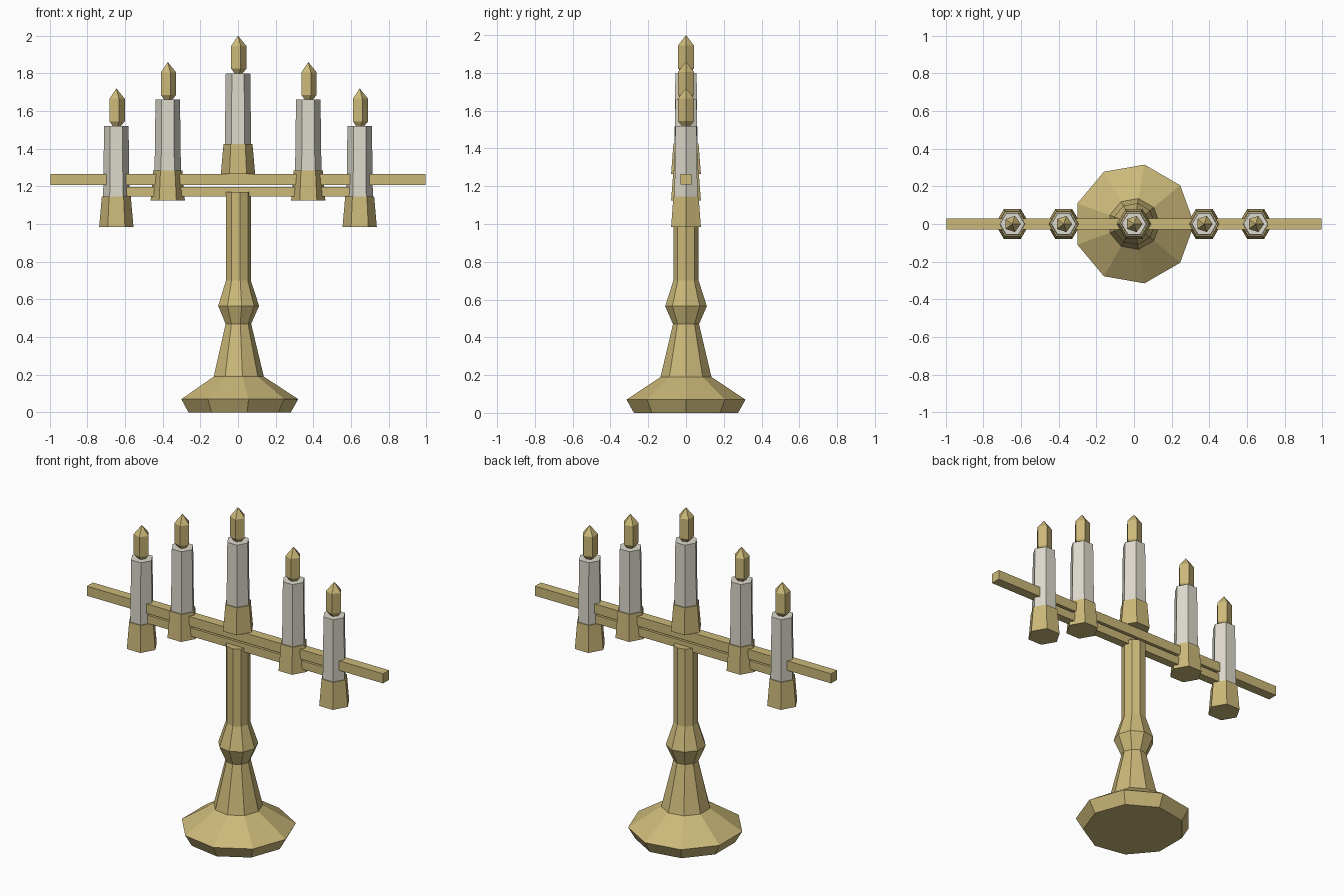
import bpy
import bmesh
from math import cos, sin, tau

if "Cube" in bpy.data.objects:
    bpy.data.objects.remove(bpy.data.objects["Cube"])


def make_material(name, color):
    mat = bpy.data.materials.new(name)
    mat.use_nodes = True
    mat.diffuse_color = color
    mat.node_tree.nodes["Principled BSDF"].inputs["Base Color"].default_value = color
    return mat


brass = make_material("brass", (0.60, 0.48, 0.19, 1))
wax = make_material("wax", (0.72, 0.69, 0.60, 1))


def finish(bm, name, mat, location):
    bmesh.ops.recalc_face_normals(bm, faces=bm.faces)
    mesh = bpy.data.meshes.new(name)
    bm.to_mesh(mesh)
    bm.free()
    mesh.materials.append(mat)
    obj = bpy.data.objects.new(name, mesh)
    obj.location = location
    bpy.context.collection.objects.link(obj)


def turned(name, profile, sides, mat, location=(0, 0, 0)):
    """Faceted lathe shape from (radius, height) pairs; radius 0 makes a tip."""
    bm = bmesh.new()
    rings = []
    for r, z in profile:
        count = sides if r > 0 else 1
        rings.append([bm.verts.new((r * cos(tau * i / sides), r * sin(tau * i / sides), z))
                      for i in range(count)])
    for low, high in zip(rings, rings[1:]):
        for i in range(sides):
            j = (i + 1) % sides
            top = [high[j], high[i]] if len(high) > 1 else [high[0]]
            bm.faces.new([low[i], low[j]] + top)
    for ring in (rings[0], rings[-1]):
        if len(ring) > 1:
            bm.faces.new(ring)
    finish(bm, name, mat, location)


def beam(name, size, z):
    bm = bmesh.new()
    bmesh.ops.create_cube(bm, size=1)
    bmesh.ops.scale(bm, vec=size, verts=bm.verts)
    finish(bm, name, brass, (0, 0, z))


# Foot and column
turned("base", [(0.28, 0), (0.32, 0.07), (0.137, 0.19)], 9, brass)
turned("column", [(0.137, 0.19), (0.07, 0.47), (0.112, 0.565),
                  (0.068, 0.70), (0.068, 1.17)], 9, brass)

# Crossbars
beam("upper_crossbar", (1.99, 0.058, 0.058), 1.237)
beam("lower_crossbar", (1.26, 0.05, 0.05), 1.172)

# Candles in holders, stepping down from the centre
stations = [("centre", 0, 1.265)]
for side, sign in (("left", 1), ("right", -1)):
    stations += [(side + "_inner", sign * 0.373, 1.125),
                 (side + "_outer", sign * 0.646, 0.985)]

for label, x, z in stations:
    spot = (x, 0, z)
    turned(label + "_holder", [(0.091, 0), (0.077, 0.16)], 6, brass, spot)
    turned(label + "_candle", [(0.07, 0.16), (0.065, 0.535)], 6, wax, spot)
    turned(label + "_flame", [(0.024, 0.535), (0.045, 0.56), (0.045, 0.68), (0, 0.735)],
           5, brass, spot)
